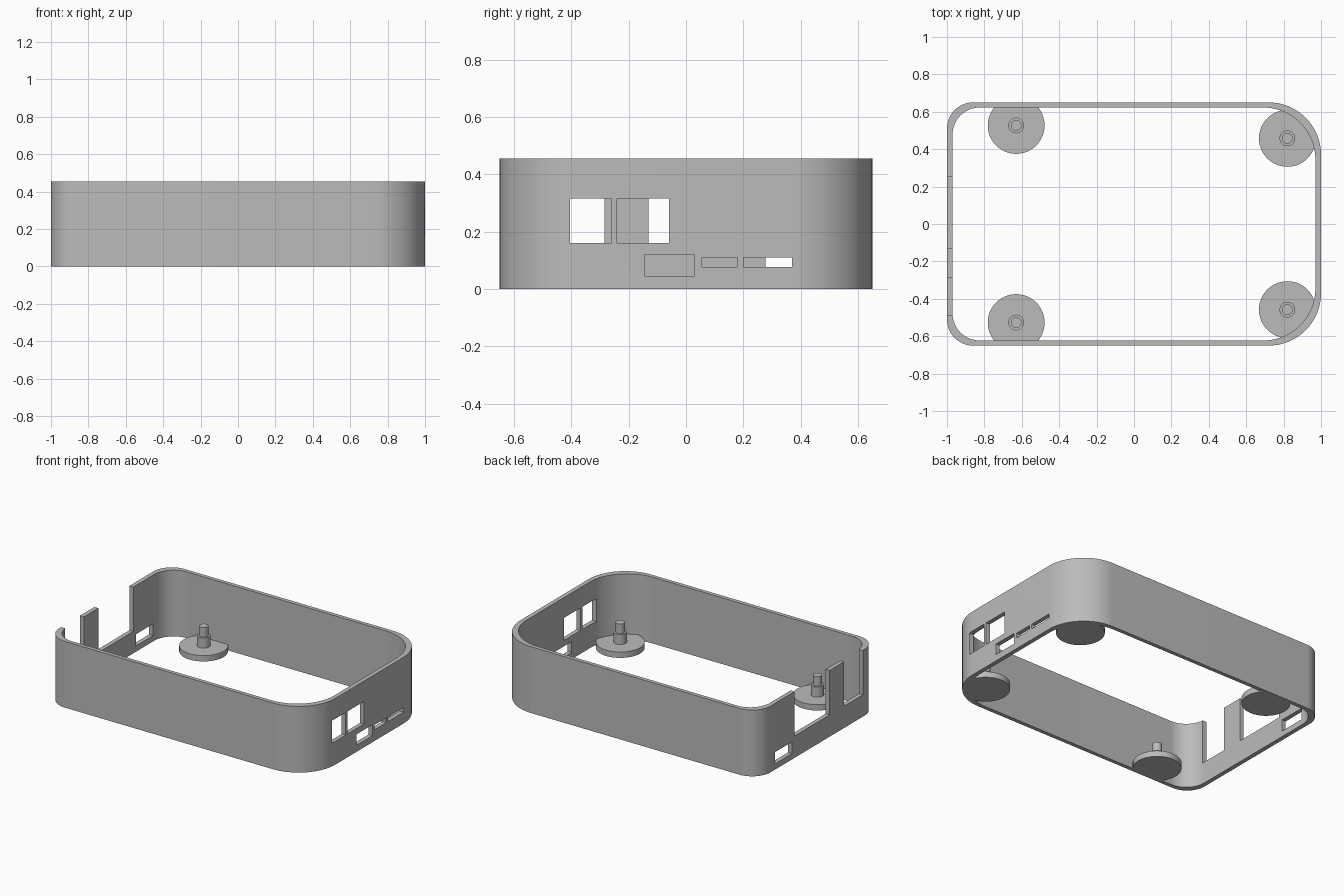
import bpy, bmesh, math

cube = bpy.data.objects.get("Cube")
if cube:
    bpy.data.objects.remove(cube, do_unlink=True)

HEIGHT = 0.455
gray = bpy.data.materials.new("light gray plastic")
gray.use_nodes = True
COLOR = (0.5, 0.5, 0.5, 1)
gray.diffuse_color = COLOR
gray.node_tree.nodes["Principled BSDF"].inputs["Base Color"].default_value = COLOR


def make_object(name, bm):
    bmesh.ops.recalc_face_normals(bm, faces=bm.faces)
    mesh = bpy.data.meshes.new(name)
    bm.to_mesh(mesh)
    bm.free()
    mesh.materials.append(gray)
    obj = bpy.data.objects.new(name, mesh)
    bpy.context.collection.objects.link(obj)
    return obj


def rounded_outline(hx, hy, r_left, r_right, steps=20):
    """Rectangle outline with separate corner radii on the -x and +x ends."""
    points = []
    corners = [(1, 1, r_right), (-1, 1, r_left), (-1, -1, r_left), (1, -1, r_right)]
    for i, (sx, sy, r) in enumerate(corners):
        for s in range(steps + 1):
            a = math.pi / 2 * (i + s / steps)
            points.append((sx * (hx - r) + r * math.cos(a),
                           sy * (hy - r) + r * math.sin(a)))
    return points


def boolean(obj, tool, operation):
    tool.hide_render = True
    mod = obj.modifiers.new("cut", 'BOOLEAN')
    mod.operation = operation
    mod.solver = 'EXACT'
    mod.object = tool
    bpy.ops.object.select_all(action='DESELECT')
    bpy.context.view_layer.objects.active = obj
    obj.select_set(True)
    bpy.ops.object.modifier_apply(modifier=mod.name)
    bpy.data.objects.remove(tool, do_unlink=True)


def smooth(obj):
    bpy.ops.object.select_all(action='DESELECT')
    bpy.context.view_layer.objects.active = obj
    obj.select_set(True)
    bpy.ops.object.shade_smooth_by_angle(angle=math.radians(30))


# Wall ring, open at top and bottom
bm = bmesh.new()
outer = rounded_outline(1.0, 0.65, 0.14, 0.28)
inner = rounded_outline(0.97, 0.623, 0.145, 0.28)
loops = [[bm.verts.new((x, y, z)) for x, y in outline]
         for outline, z in ((outer, 0), (outer, HEIGHT), (inner, HEIGHT), (inner, 0))]
count = len(outer)
for k in range(4):
    a, b = loops[k], loops[(k + 1) % 4]
    for i in range(count):
        j = (i + 1) % count
        bm.faces.new((a[i], a[j], b[j], b[i]))
wall = make_object("case_wall", bm)

# Port openings: side of the wall, y range, z range
openings = [
    (1, -0.405, -0.26, 0.16, 0.315),
    (1, -0.24, -0.06, 0.16, 0.315),
    (1, -0.145, 0.03, 0.045, 0.12),
    (1, 0.055, 0.18, 0.077, 0.11),
    (1, 0.20, 0.37, 0.077, 0.11),
    (-1, -0.13, 0.25, 0.15, 0.6),
    (-1, -0.49, -0.285, 0.15, 0.6),
    (-1, 0.277, 0.465, 0.04, 0.12),
]
bm = bmesh.new()
for side, y0, y1, z0, z1 in openings:
    box = bmesh.ops.create_cube(bm, size=1)["verts"]
    bmesh.ops.scale(bm, vec=(0.2, y1 - y0, z1 - z0), verts=box)
    bmesh.ops.translate(bm, vec=(side, (y0 + y1) / 2, (z0 + z1) / 2), verts=box)
boolean(wall, make_object("port_cutter", bm), 'DIFFERENCE')
smooth(wall)


def lathe(name, x, y, profile, segments=48):
    """Closed turned solid; the profile lists radius and height."""
    bm = bmesh.new()
    rings = [[bm.verts.new((x + r * math.cos(math.tau * i / segments),
                            y + r * math.sin(math.tau * i / segments), z))
              for i in range(segments)] for r, z in profile]
    for a, b in zip(rings, rings[1:]):
        for i in range(segments):
            j = (i + 1) % segments
            bm.faces.new((a[i], a[j], b[j], b[i]))
    bm.faces.new(rings[0])
    bm.faces.new(rings[-1])
    return make_object(name, bm)


# Board supports: disc, boss and pin, trimmed to stay within the wall
stand_profile = [(0.152, 0), (0.152, 0.04), (0.042, 0.04),
                 (0.042, 0.11), (0.029, 0.11), (0.029, 0.175)]
for end, x, y in (("right", -0.63, 0.527), ("left", 0.82, 0.458)):
    for face, sign in (("back", 1), ("front", -1)):
        stand = lathe(f"{face}_{end}_support", x, sign * y, stand_profile)
        bm = bmesh.new()
        trim = rounded_outline(0.98, 0.633, 0.145, 0.28)
        low = bm.faces.new([bm.verts.new((px, py, -0.1)) for px, py in trim])
        top = bmesh.ops.extrude_face_region(bm, geom=[low])["geom"]
        bmesh.ops.translate(bm, vec=(0, 0, 1),
                            verts=[v for v in top if isinstance(v, bmesh.types.BMVert)])
        boolean(stand, make_object("support_trim", bm), 'INTERSECT')
        smooth(stand)
